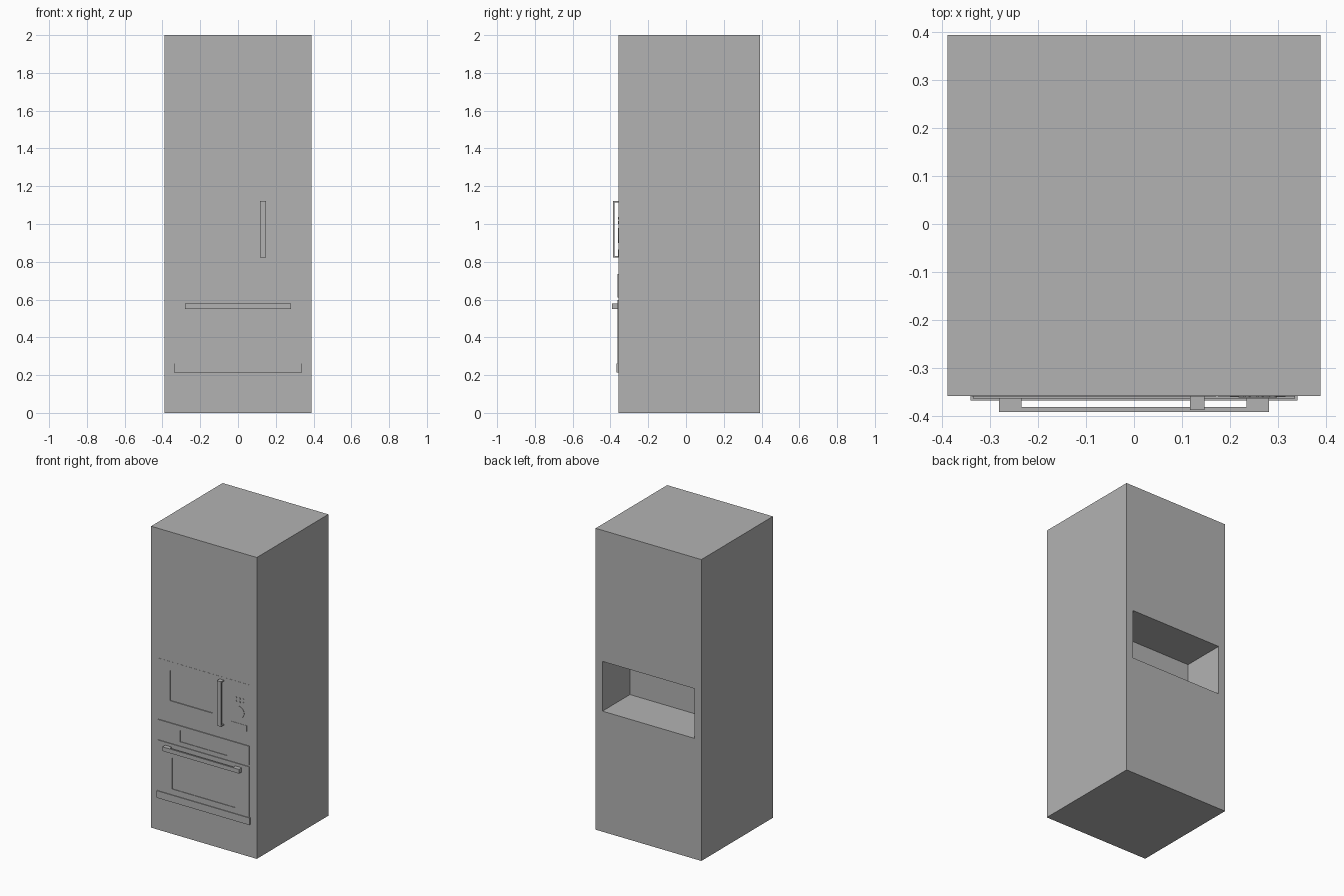
import bpy
import math

if "Cube" in bpy.data.objects:
    bpy.data.objects.remove(bpy.data.objects["Cube"], do_unlink=True)

# Single flat grey for the whole unit
grey = bpy.data.materials.new("plain grey")
grey.use_nodes = True
colour = (0.45, 0.45, 0.45, 1)
grey.diffuse_color = colour
grey.node_tree.nodes["Principled BSDF"].inputs["Base Color"].default_value = colour

FRONT, BACK = -0.357, 0.393


def box(name, x, y, z):
    """Box spanning the given (low, high) ranges."""
    spans = (x, y, z)
    bpy.ops.mesh.primitive_cube_add(size=1, location=[(a + b) / 2 for a, b in spans])
    ob = bpy.context.object
    ob.name = name
    ob.scale = [b - a for a, b in spans]
    bpy.ops.object.transform_apply(location=False, rotation=False, scale=True)
    ob.data.materials.append(grey)
    return ob


def plate(name, x, z, proud):
    """Panel standing proud of the cabinet front."""
    return box(name, x, (FRONT - proud, FRONT + 0.002), z)


def cut(target, x, y, z):
    """Remove a box-shaped pocket from the target."""
    cutter = box("cutter", x, y, z)
    cutter.hide_render = True
    mod = target.modifiers.new("pocket", "BOOLEAN")
    mod.operation = "DIFFERENCE"
    mod.solver = "EXACT"
    mod.object = cutter
    bpy.context.view_layer.objects.active = target
    bpy.ops.object.modifier_apply(modifier=mod.name)
    bpy.data.objects.remove(cutter, do_unlink=True)


def dial(name, x, z, radius, proud, sides):
    """Round control facing the front."""
    bpy.ops.mesh.primitive_cylinder_add(
        vertices=sides, radius=radius, depth=proud + 0.002,
        location=(x, FRONT - proud / 2, z), rotation=(math.pi / 2, 0, 0))
    ob = bpy.context.object
    ob.name = name
    ob.data.materials.append(grey)
    bpy.ops.object.shade_smooth_by_angle()


# Tall cabinet with the open niche behind the microwave
cabinet = box("cabinet", (-0.388, 0.388), (FRONT, BACK), (0, 2))
cut(cabinet, (-0.338, 0.338), (0.105, 0.5), (0.80, 1.13))

# Microwave door with recessed window, and control panel
door = plate("microwave_door", (-0.338, 0.17), (0.80, 1.14), 0.001)
for part in (door, cabinet):
    cut(part, (-0.25, 0.065), (-0.5, FRONT + 0.005), (0.88, 1.08))
plate("microwave_controls", (0.175, 0.335), (0.815, 1.14), 0.001)
for row, z in enumerate((1.008, 1.031)):
    for col, x in enumerate((0.235, 0.262, 0.289)):
        dial(f"microwave_button_{row}_{col}", x, z, 0.007, 0.003, 12)
dial("microwave_knob", 0.257, 0.94, 0.04, 0.003, 32)
plate("microwave_release", (0.2, 0.315), (0.825, 0.865), 0.003)

# Microwave handle: upright bar on two short posts
box("microwave_handle", (0.116, 0.147), (-0.387, -0.379), (0.823, 1.122))
for name, z in (("lower", 0.823), ("upper", 1.114)):
    box(f"microwave_handle_{name}_post", (0.116, 0.147), (-0.38, FRONT + 0.002), (z, z + 0.008))

# Oven control panel with recessed display
panel = plate("oven_controls", (-0.335, 0.335), (0.61, 0.735), 0.006)
cut(panel, (-0.17, 0.175), (-0.5, FRONT - 0.002), (0.63, 0.705))

# Oven door with recessed window, and the base strip
oven_door = plate("oven_door", (-0.335, 0.335), (0.262, 0.598), 0.005)
cut(oven_door, (-0.23, 0.23), (-0.5, FRONT - 0.001), (0.30, 0.505))
plate("oven_base_strip", (-0.34, 0.34), (0.215, 0.262), 0.01)

# Oven handle: level bar on two wide posts
box("oven_handle", (-0.281, 0.281), (-0.391, -0.38), (0.55, 0.578))
for name, x in (("right", -0.281), ("left", 0.234)):
    box(f"oven_handle_{name}_post", (x, x + 0.047), (-0.381, FRONT + 0.002), (0.55, 0.578))
